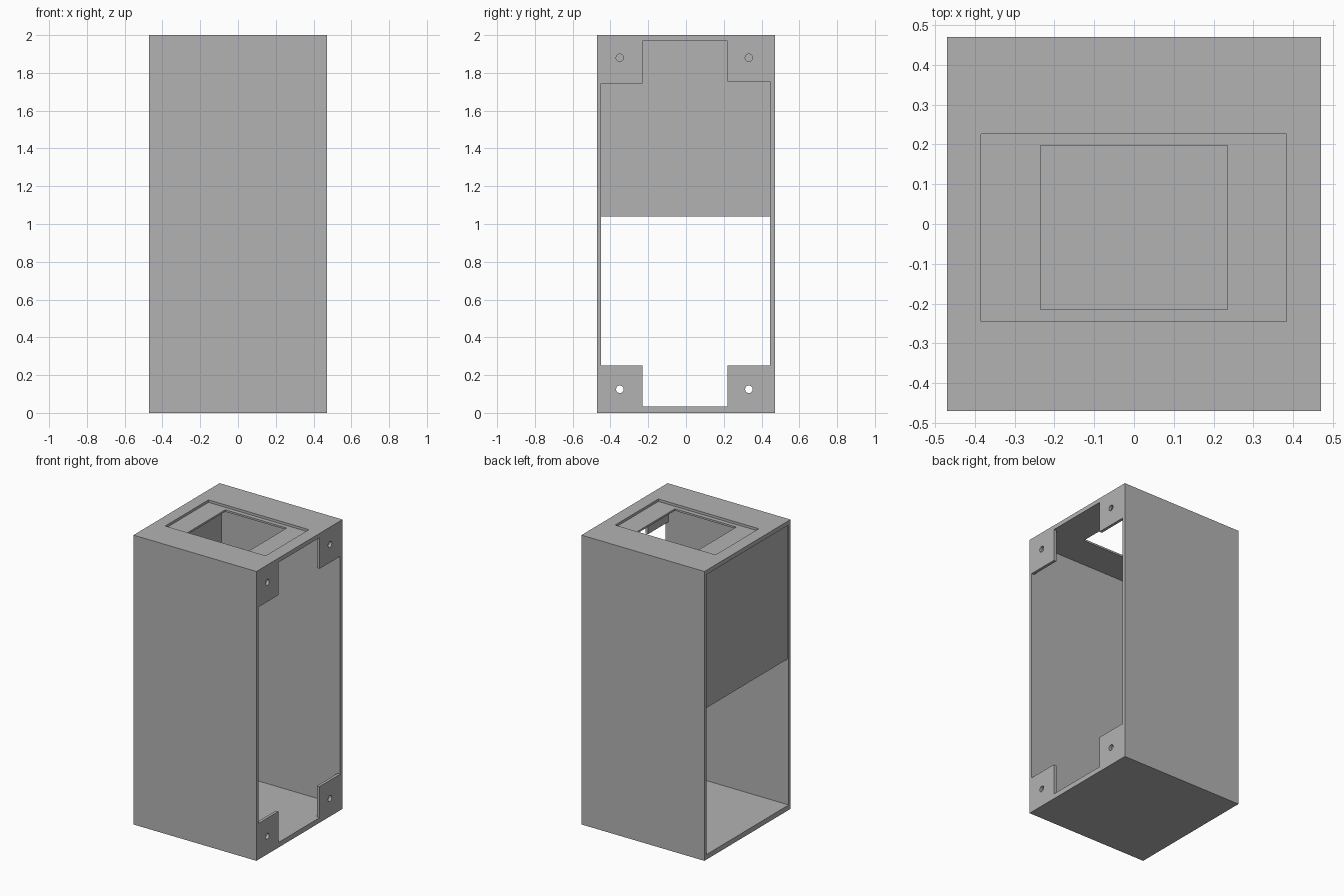
import bpy, bmesh
from mathutils import Matrix, Vector

cube = bpy.data.objects.get("Cube")
if cube:
    bpy.data.objects.remove(cube)

grey = bpy.data.materials.new("plain grey")
grey.use_nodes = True
grey.diffuse_color = (0.45, 0.45, 0.45, 1)
grey.node_tree.nodes["Principled BSDF"].inputs["Base Color"].default_value = grey.diffuse_color


def finish(name, bm):
    bmesh.ops.recalc_face_normals(bm, faces=bm.faces)
    mesh = bpy.data.meshes.new(name)
    bm.to_mesh(mesh)
    bm.free()
    mesh.materials.append(grey)
    obj = bpy.data.objects.new(name, mesh)
    bpy.context.collection.objects.link(obj)
    return obj


def box(name, low, high):
    low, high = Vector(low), Vector(high)
    bm = bmesh.new()
    bmesh.ops.create_cube(bm, size=1)
    bmesh.ops.scale(bm, vec=high - low, verts=bm.verts)
    bmesh.ops.translate(bm, vec=(low + high) / 2, verts=bm.verts)
    return finish(name, bm)


def prism(name, outline, x0, x1):
    """Extrude a (y, z) outline along x."""
    bm = bmesh.new()
    face = bm.faces.new([bm.verts.new((x0, y, z)) for y, z in outline])
    new = bmesh.ops.extrude_face_region(bm, geom=[face])["geom"]
    bmesh.ops.translate(bm, vec=(x1 - x0, 0, 0),
                        verts=[v for v in new if isinstance(v, bmesh.types.BMVert)])
    return finish(name, bm)


def screw_hole(y, z):
    bm = bmesh.new()
    bmesh.ops.create_cone(bm, cap_ends=True, segments=24, radius1=0.02,
                          radius2=0.02, depth=0.1)
    bmesh.ops.transform(bm, verts=bm.verts, matrix=Matrix.Translation((HALF, y, z))
                        @ Matrix.Rotation(1.5707963, 4, "Y"))
    return finish("screw_hole_cutter", bm)


def cut(target, cutter):
    cutter.hide_render = True
    mod = target.modifiers.new("cut", "BOOLEAN")
    mod.operation, mod.solver, mod.object = "DIFFERENCE", "EXACT", cutter
    bpy.ops.object.select_all(action="DESELECT")
    bpy.context.view_layer.objects.active = target
    target.select_set(True)
    bpy.ops.object.modifier_apply(modifier=mod.name)
    bpy.data.objects.remove(cutter)


HALF = 0.47
Y0, Y1 = -0.45, 0.445       # inner faces of the front and back walls
Z0, Z1 = 0.035, 1.97        # floor and ceiling
T0, T1 = -0.23, 0.22        # inner edges of the corner tabs

# Housing with an interior that is open on its right-hand end (-x)
housing = box("housing", (-HALF, -HALF, 0), (HALF, HALF, 2))
cut(housing, box("cavity_cutter", (-0.6, Y0, Z0), (0.45, Y1, Z1)))

# Opening on +x, leaving a tab in each corner
outline = [(T0, Z0), (T1, Z0), (T1, 0.25), (Y1, 0.25), (Y1, 1.755), (T1, 1.755),
           (T1, Z1), (T0, Z1), (T0, 1.745), (Y0, 1.745), (Y0, 0.25), (T0, 0.25)]
cut(housing, prism("opening_cutter", outline, 0.4, 0.6))
for y in (-0.35, 0.333):
    for z in (0.125, 1.88):
        cut(housing, screw_hole(y, z))

# Shallow recess in the top with a window through it
cut(housing, box("recess_cutter", (-0.385, -0.245, 1.983), (0.383, 0.227, 2.1)))
cut(housing, box("window_cutter", (-0.235, -0.215, 1.9), (0.235, 0.197, 2.1)))

# Panel closing the upper half of the -x end, set slightly in
box("upper_panel", (-0.46, Y0, 1.04), (-0.437, Y1, Z1))
